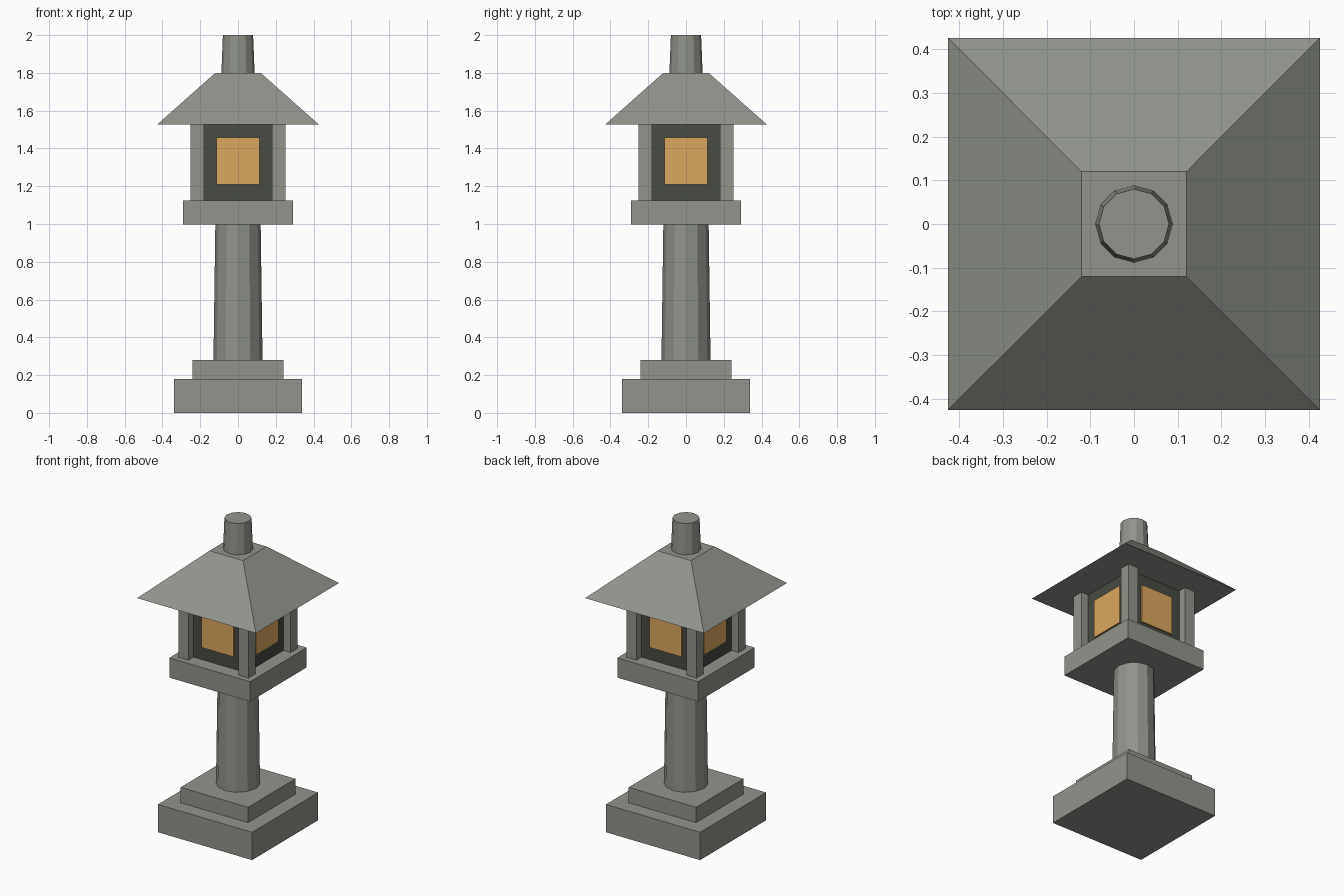
import bpy
import bmesh
import math

cube = bpy.data.objects.get("Cube")
if cube:
    bpy.data.objects.remove(cube, do_unlink=True)


def make_material(name, color):
    mat = bpy.data.materials.new(name)
    mat.use_nodes = True
    mat.diffuse_color = color
    mat.node_tree.nodes["Principled BSDF"].inputs["Base Color"].default_value = color
    return mat


stone = make_material("grey stone", (0.283, 0.296, 0.258, 1))
dark = make_material("dark stone", (0.065, 0.069, 0.056, 1))
amber = make_material("amber light", (0.716, 0.386, 0.112, 1))


def finish(name, bm, mat):
    mesh = bpy.data.meshes.new(name)
    bm.to_mesh(mesh)
    bm.free()
    mesh.materials.append(mat)
    obj = bpy.data.objects.new(name, mesh)
    bpy.context.collection.objects.link(obj)
    return obj


def block(name, half_x, half_y, z0, z1, mat, center=(0, 0)):
    bm = bmesh.new()
    bmesh.ops.create_cube(bm, size=1)
    bmesh.ops.scale(bm, vec=(2 * half_x, 2 * half_y, z1 - z0), verts=bm.verts)
    bmesh.ops.translate(bm, vec=(*center, (z0 + z1) / 2), verts=bm.verts)
    return finish(name, bm, mat)


def taper(name, sides, r0, r1, z0, z1, mat, turn=0):
    bm = bmesh.new()
    bmesh.ops.create_cone(bm, cap_ends=True, segments=sides,
                          radius1=r0, radius2=r1, depth=z1 - z0)
    for v in bm.verts:
        x, y = v.co.x, v.co.y
        v.co.x = x * math.cos(turn) - y * math.sin(turn)
        v.co.y = x * math.sin(turn) + y * math.cos(turn)
        v.co.z += (z0 + z1) / 2
    return finish(name, bm, mat)


# Stepped base, shaft and platform
block("base_slab", 0.338, 0.338, 0, 0.18, stone)
block("base_step", 0.242, 0.242, 0.18, 0.28, stone)
taper("shaft", 12, 0.13, 0.12, 0.28, 1.0, stone)
block("platform", 0.29, 0.29, 0.997, 1.125, stone)

# Light chamber with four corner posts
block("light_chamber", 0.2, 0.2, 1.125, 1.528, dark)
for side_x, x in (("left", 1), ("right", -1)):
    for side_y, y in (("front", -1), ("back", 1)):
        block(f"{side_y}_{side_x}_post", 0.036, 0.036, 1.125, 1.528, stone,
              (x * 0.216, y * 0.216))

# A glowing window plate on each side
for name, x, y in (("front", 0, -1), ("back", 0, 1), ("left", 1, 0), ("right", -1, 0)):
    block(f"{name}_window", 0.004 if x else 0.115, 0.004 if y else 0.115,
          1.208, 1.458, amber, (x * 0.205, y * 0.205))

# Flat-topped pyramid roof and finial
root2 = math.sqrt(2)
taper("roof", 4, 0.426 * root2, 0.12 * root2, 1.528, 1.8, stone, math.pi / 4)
taper("finial", 12, 0.088, 0.08, 1.8, 2.0, stone)
